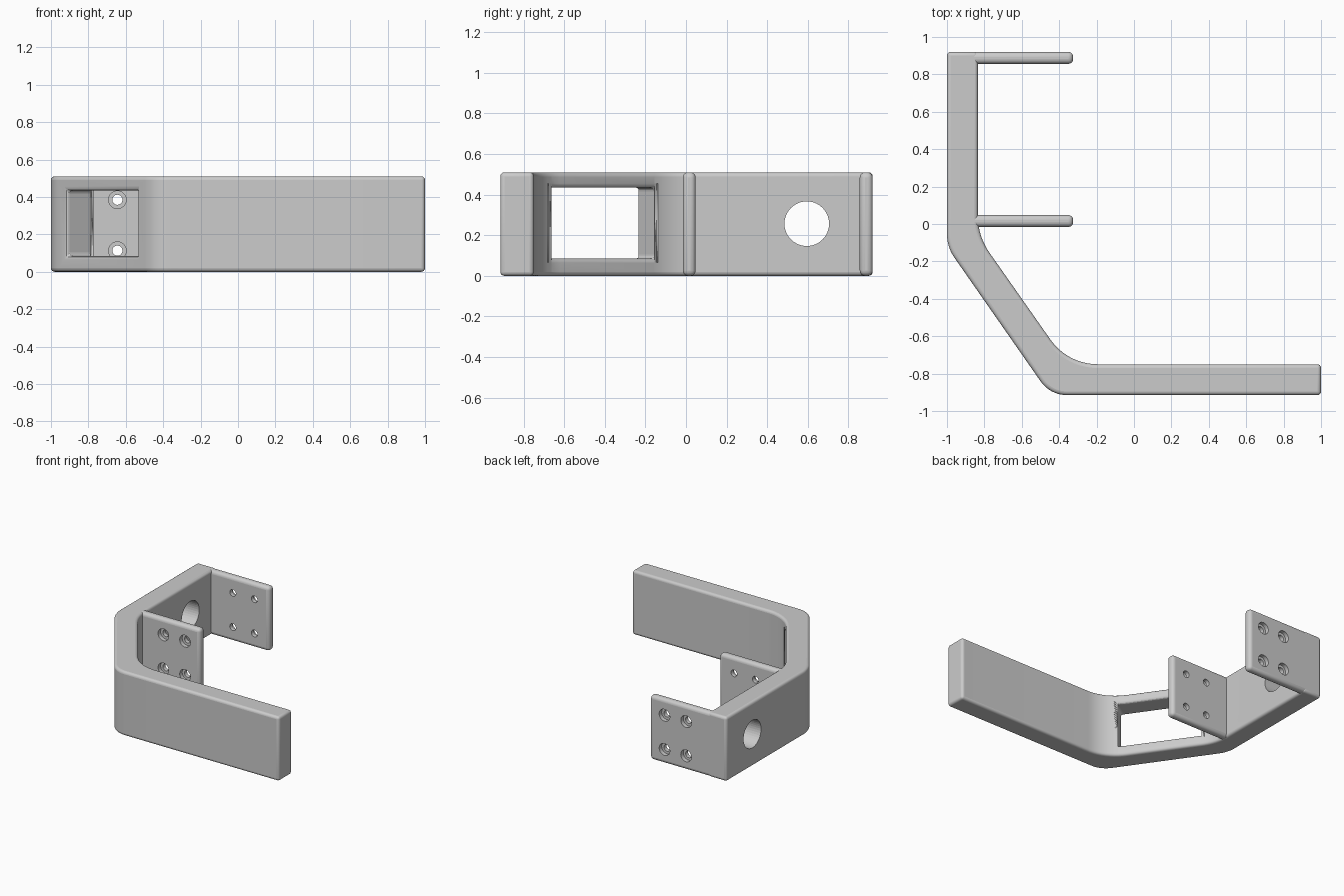
import bpy, bmesh
from math import pi, tan, atan2
from mathutils import Vector, Matrix

cube = bpy.data.objects.get("Cube")
if cube:
    bpy.data.objects.remove(cube, do_unlink=True)

HEIGHT = 0.51
WALL_X = -0.835      # inner face of the side wall

grey = bpy.data.materials.new("light grey")
grey.use_nodes = True
grey.diffuse_color = (0.6, 0.6, 0.6, 1)
grey.node_tree.nodes["Principled BSDF"].inputs["Base Color"].default_value = grey.diffuse_color


def finish(bm, name, helper=False):
    bmesh.ops.recalc_face_normals(bm, faces=bm.faces)
    mesh = bpy.data.meshes.new(name)
    bm.to_mesh(mesh)
    bm.free()
    ob = bpy.data.objects.new(name, mesh)
    bpy.context.collection.objects.link(ob)
    mesh.materials.append(grey)
    if helper:
        ob.hide_render = True
        ob.hide_viewport = True
        ob.display_type = 'WIRE'
    return ob


def box(name, size, centre, turn=0, helper=False):
    bm = bmesh.new()
    m = Matrix.Translation(centre) @ Matrix.Rotation(turn, 4, 'Z') @ Matrix.Diagonal((*size, 1))
    bmesh.ops.create_cube(bm, size=1, matrix=m)
    return finish(bm, name, helper)


def drill(name, holes, axis):
    """Helper cylinders, each given as (centre, radius, length)."""
    bm = bmesh.new()
    turn = Matrix.Rotation(pi / 2, 4, 'Y' if axis == 'X' else 'X')
    for centre, radius, length in holes:
        bmesh.ops.create_cone(bm, cap_ends=True, segments=40, radius1=radius, radius2=radius,
                              depth=length, matrix=Matrix.Translation(centre) @ turn)
    return finish(bm, name, True)


def cut(ob, cutter):
    mod = ob.modifiers.new("cut " + cutter.name, 'BOOLEAN')
    mod.operation = 'DIFFERENCE'
    mod.solver = 'EXACT'
    mod.object = cutter


def round_edges(ob, width):
    mod = ob.modifiers.new("rounding", 'BEVEL')
    mod.width = width
    mod.segments = 4
    mod.limit_method = 'ANGLE'
    mod.angle_limit = 0.8
    mod.use_clamp_overlap = False


def smooth(ob):
    bpy.ops.object.select_all(action='DESELECT')
    bpy.context.view_layer.objects.active = ob
    ob.select_set(True)
    bpy.ops.object.shade_smooth_by_angle(angle=0.6)


def fillet(before, corner, after, reach, steps=10):
    """Arc that rounds a corner, starting and ending `reach` away from it."""
    p, c, n = Vector(before), Vector(corner), Vector(after)
    a, b = (p - c).normalized(), (n - c).normalized()
    half = a.angle(b) / 2
    radius = reach * tan(half)
    mid = c + (a + b).normalized() * (reach ** 2 + radius ** 2) ** 0.5
    start = c + a * reach - mid
    sweep = start.angle_signed(c + b * reach - mid)
    # angle_signed counts clockwise, rotation counts counter-clockwise
    return [mid + Matrix.Rotation(-sweep * i / steps, 2) @ start for i in range(steps + 1)]


# Bent band: plan outline with rounded bends, extruded upwards
outline = [((-1, 0.92), 0), ((-1, -0.123), 0.07), ((-0.448, -0.915), 0.09),
           ((1, -0.915), 0), ((1, -0.75), 0), ((-0.354, -0.75), 0.16),
           ((WALL_X, -0.065), 0.11), ((WALL_X, 0.92), 0)]
points = []
for i, (corner, reach) in enumerate(outline):
    if reach:
        points += fillet(outline[i - 1][0], corner, outline[(i + 1) % len(outline)][0], reach)
    else:
        points.append(Vector(corner))
bm = bmesh.new()
base = bm.faces.new([bm.verts.new((p.x, p.y, 0)) for p in points])
lift = bmesh.ops.extrude_face_region(bm, geom=[base])["geom"]
bmesh.ops.translate(bm, vec=(0, 0, HEIGHT), verts=[g for g in lift if isinstance(g, bmesh.types.BMVert)])
band = finish(bm, "bent_band")

# Window through the slanted section
low, high = Vector((-0.54, -0.783)), Vector((-0.917, -0.242))
run = high - low
inward = Vector((run.y, -run.x)).normalized()
middle = (low + high) / 2 + inward * 0.08
window = box("window_cutter", (run.length, 0.4, 0.35), (*middle, 0.26), atan2(run.y, run.x), True)
cut(band, window)
round_edges(band, 0.02)

# Round opening in the side wall
cut(band, drill("cable_hole_cutter", [((-0.92, 0.595, 0.257), 0.11, 0.5)], 'X'))
smooth(band)

# Two mounting plates with counterbored screw holes; side is where the screw heads sit
for name, y, side in (("front_plate", 0.016, -1), ("back_plate", 0.888, 1)):
    thick, left, right = 0.064, -0.93, -0.325
    plate = box(name, (right - left, thick, HEIGHT), ((left + right) / 2, y, HEIGHT / 2))
    round_edges(plate, 0.026)
    spots = [(x, z) for x in (-0.645, -0.455) for z in (0.113, 0.385)]
    cut(plate, drill(name + "_hole_cutter", [((x, y, z), 0.027, 0.3) for x, z in spots], 'Y'))
    cut(plate, drill(name + "_recess_cutter",
                     [((x, y + side * thick / 2, z), 0.047, thick) for x, z in spots], 'Y'))
    smooth(plate)
